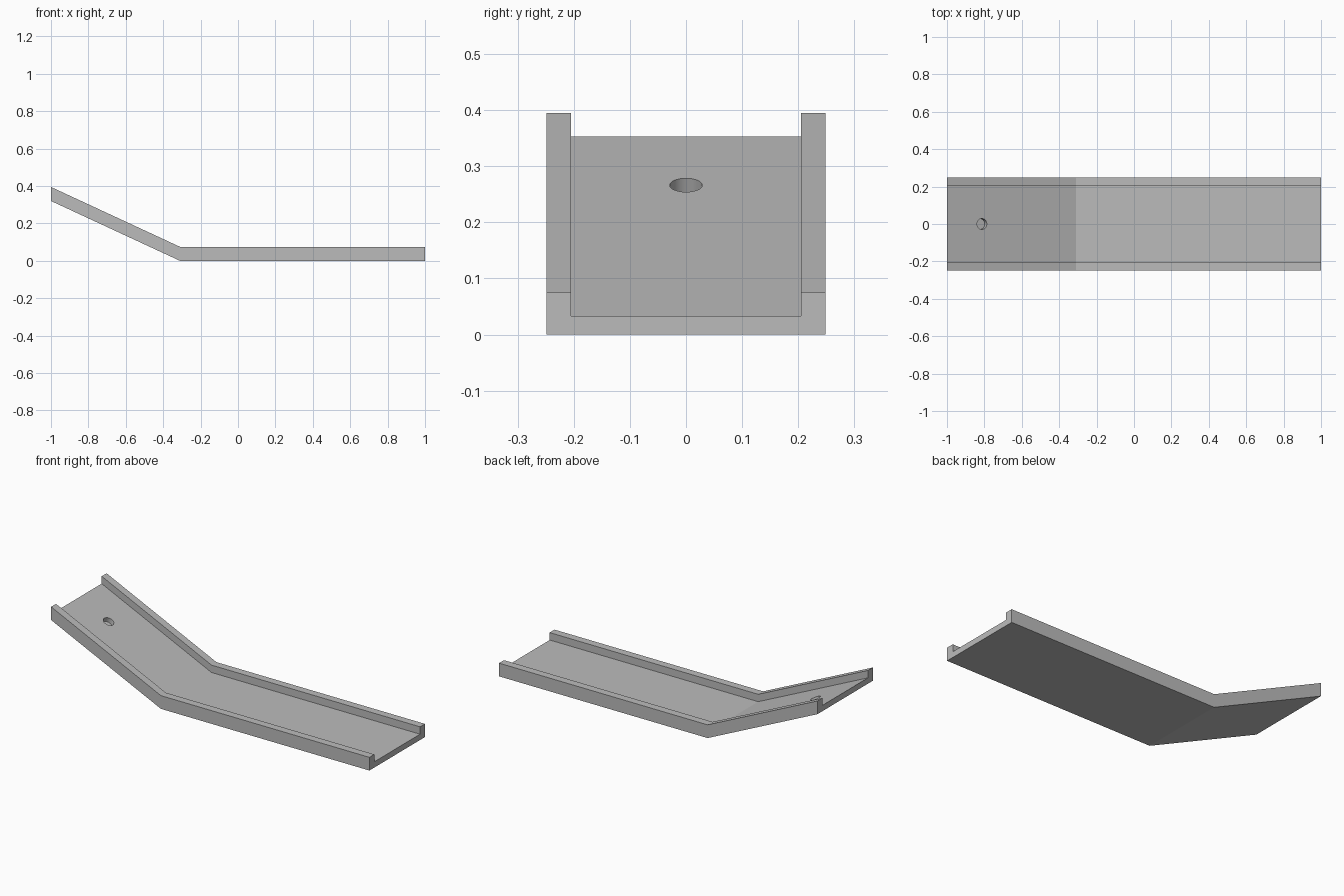
import bpy, bmesh, math
from mathutils import Vector

cube = bpy.data.objects.get("Cube")
if cube:
    bpy.data.objects.remove(cube, do_unlink=True)

HALF_W, INNER_W = 0.249, 0.205
FLOOR, WALL = 0.033, 0.075
BEND_X, RISE = -0.31, 0.32
SLOPE = math.atan2(RISE, BEND_X + 1)

# Plain grey material
grey = bpy.data.materials.new("plain grey")
grey.use_nodes = True
colour = (0.5, 0.5, 0.5, 1)
grey.diffuse_color = colour
grey.node_tree.nodes["Principled BSDF"].inputs["Base Color"].default_value = colour


def make_object(name, bm):
    bmesh.ops.recalc_face_normals(bm, faces=bm.faces)
    mesh = bpy.data.meshes.new(name)
    bm.to_mesh(mesh)
    bm.free()
    mesh.materials.append(grey)
    obj = bpy.data.objects.new(name, mesh)
    bpy.context.collection.objects.link(obj)
    return obj


# Channel: U profile carried along the bent path
half = [(HALF_W, 0), (HALF_W, WALL), (INNER_W, WALL), (INNER_W, FLOOR)]
profile = half + [(-y, z) for y, z in reversed(half)]
stations = [(-1, RISE), (BEND_X, 0), (1, 0)]
bm = bmesh.new()
rings = [[bm.verts.new((x, y, z + lift)) for y, z in profile] for x, lift in stations]
n = len(profile)
for a, b in zip(rings, rings[1:]):
    for i in range(n):
        j = (i + 1) % n
        bm.faces.new((a[i], a[j], b[j], b[i]))
bm.faces.new(rings[0])
bm.faces.new(rings[-1])
channel = make_object("bent_channel", bm)

# Blind round hole, square to the sloping floor
depth = 0.027
bm = bmesh.new()
bmesh.ops.create_cone(bm, cap_ends=True, segments=32, radius1=0.029,
                      radius2=0.029, depth=2 * depth)
cutter = make_object("hole_cutter", bm)
hole_x = -0.813
cutter.location = Vector((hole_x, 0, FLOOR + (BEND_X - hole_x) * math.tan(SLOPE)))
cutter.rotation_euler.y = SLOPE
cutter.hide_render = True

cut = channel.modifiers.new("hole", 'BOOLEAN')
cut.object = cutter
cut.solver = 'EXACT'
bpy.context.view_layer.objects.active = channel
channel.select_set(True)
bpy.ops.object.modifier_apply(modifier=cut.name)
bpy.data.objects.remove(cutter, do_unlink=True)
bpy.ops.object.shade_smooth_by_angle(angle=math.radians(20))
